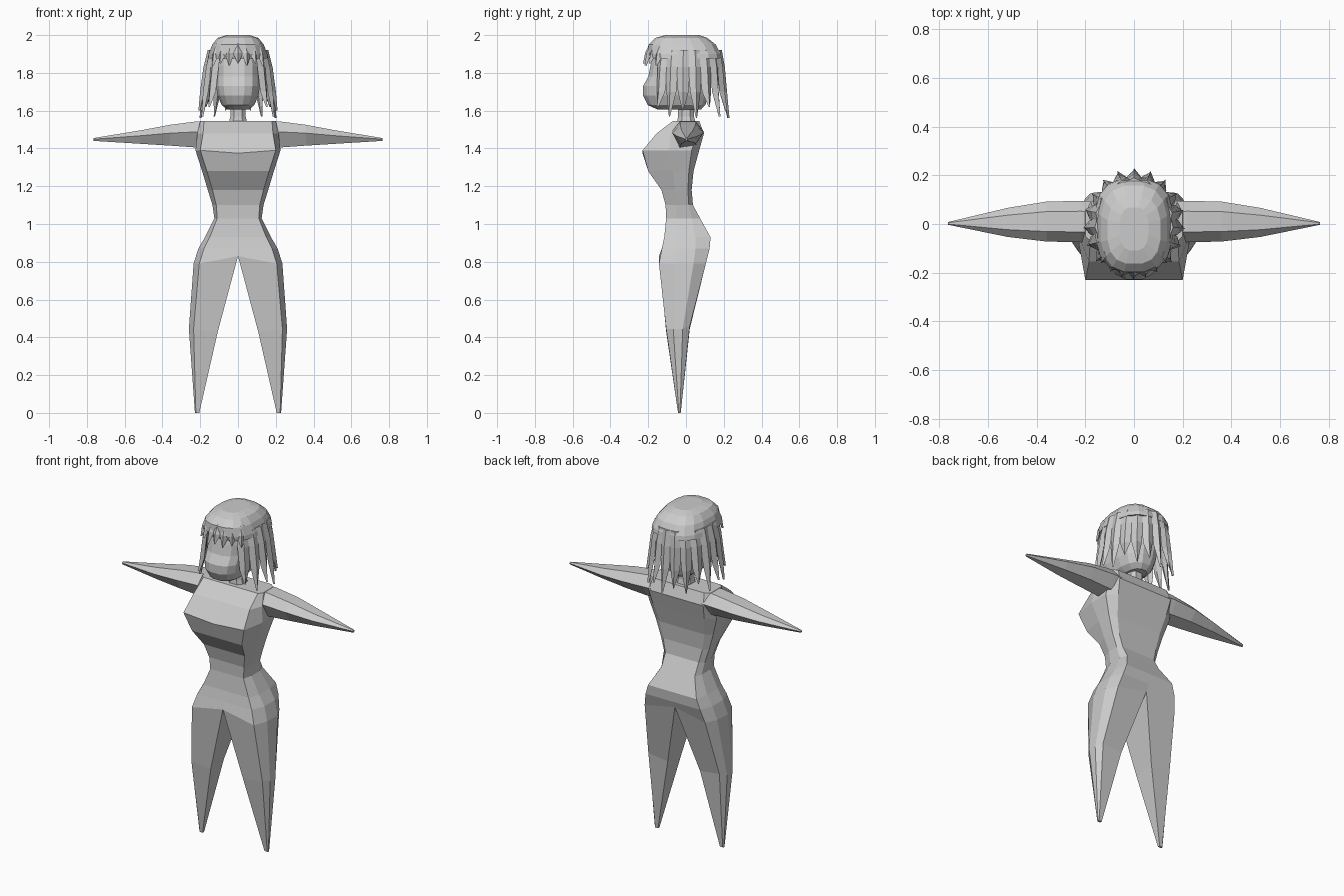
import bpy, bmesh, math

if "Cube" in bpy.data.objects:
    bpy.data.objects.remove(bpy.data.objects["Cube"])

grey = bpy.data.materials.new("light grey")
grey.diffuse_color = (0.6, 0.6, 0.6, 1)
grey.use_nodes = True
grey.node_tree.nodes["Principled BSDF"].inputs["Base Color"].default_value = grey.diffuse_color


def finish(name, bm, mirror=False):
    """Turn a bmesh into a flat-shaded object."""
    bmesh.ops.recalc_face_normals(bm, faces=bm.faces)
    me = bpy.data.meshes.new(name)
    bm.to_mesh(me)
    bm.free()
    me.materials.append(grey)
    ob = bpy.data.objects.new(name, me)
    bpy.context.collection.objects.link(ob)
    if mirror:
        m = ob.modifiers.new("mirror", 'MIRROR')
        m.use_clip = True
        m.merge_threshold = 0.0005
    return ob


def bridge(bm, a, b, closed=True):
    n = len(a)
    for i in range(n if closed else n - 1):
        j = (i + 1) % n
        bm.faces.new((a[i], a[j], b[j], b[i]))


def loft(bm, rings, caps=True):
    """Skin a list of closed point rings."""
    vs = [[bm.verts.new(p) for p in r] for r in rings]
    for a, b in zip(vs, vs[1:]):
        bridge(bm, a, b)
    if caps:
        bm.faces.new(vs[0])
        bm.faces.new(vs[-1])


# Body: half torso rings running down into one leg, mirrored
# z, front half width, side half width, back half width, front y, side front y, side back y, back y
torso = [
    (1.545, 0.18, 0.20, 0.17, -0.07, -0.05, 0.05, 0.07),
    (1.48, 0.185, 0.215, 0.18, -0.155, -0.08, 0.06, 0.095),
    (1.39, 0.20, 0.225, 0.17, -0.23, -0.09, 0.03, 0.07),
    (1.28, 0.165, 0.19, 0.15, -0.20, -0.07, 0.015, 0.04),
    (1.18, 0.135, 0.16, 0.13, -0.13, -0.06, 0.01, 0.03),
    (1.10, 0.115, 0.135, 0.11, -0.108, -0.05, 0.015, 0.037),
    (1.03, 0.11, 0.125, 0.11, -0.105, -0.05, 0.03, 0.075),
    (0.93, 0.15, 0.175, 0.16, -0.115, -0.05, 0.05, 0.13),
    (0.87, 0.18, 0.21, 0.18, -0.128, -0.05, 0.05, 0.125),
    (0.79, 0.205, 0.235, 0.20, -0.143, -0.06, 0.04, 0.105),
]
bm = bmesh.new()
prev = None
for k, (z, wf, ws, wb, yf, sf, sb, yb) in enumerate(torso):
    zc = 0.83 if k == len(torso) - 1 else z
    zf = 1.375 if k == 2 else z          # dip between the breasts
    c = zf if k == 2 else zc
    ring = [bm.verts.new(p) for p in
            ((0, yf, c), (wf, yf, z), (ws, sf, z), (ws, sb, z), (wb, yb, z), (0, yb, zc))]
    if prev:
        bridge(bm, prev, ring, closed=False)
    else:
        bm.faces.new(ring)
    prev = ring
# Leg: inner x, front x, side x, front y, back y
for z, xi, xf, xs, yf, yb in ((0.445, 0.107, 0.235, 0.26, -0.105, 0.02),
                              (0.0, 0.205, 0.223, 0.228, -0.042, -0.028)):
    d = (yb - yf) * 0.3
    ring = [bm.verts.new(p) for p in
            ((xi, yf, z - 0.015 * (z > 0)), (xf, yf, z), (xs, yf + d, z), (xs, yb - d, z),
             (xf, yb, z + 0.015 * (z > 0)), (xi, yb, z))]
    bridge(bm, prev, ring)
    prev = ring
bm.faces.new(prev)
finish("body", bm, True)

# Arms: tapered hexagon sections, x, front y, back y, bottom z, top z
bm = bmesh.new()
rings = []
for x, yf, yb, zb, zt in ((0.16, -0.075, 0.093, 1.405, 1.545), (0.22, -0.075, 0.095, 1.405, 1.543),
                          (0.36, -0.072, 0.092, 1.415, 1.525), (0.52, -0.053, 0.066, 1.425, 1.495),
                          (0.765, -0.003, 0.008, 1.44, 1.455)):
    m, q, h = (zb + zt) / 2, (yb - yf) * 0.25, zt - zb
    rings.append([(x, yf, m + h * 0.1), (x, yf + q, zt), (x, yb - q, zt), (x, yb, m + h * 0.1),
                  (x, yb - q, zb + h * 0.1), (x, yf + q, zb)])
loft(bm, rings)
finish("arms", bm, True)


def oval(z, w, yf, yb, n=16, p=0.75):
    """Rounded box section."""
    out = []
    for i in range(n):
        a = math.tau * (i + 0.5) / n
        c, s = math.cos(a), math.sin(a)
        out.append((w * math.copysign(abs(c) ** p, c),
                    (yf + yb) / 2 + (yb - yf) / 2 * math.copysign(abs(s) ** p, s), z))
    return out


# Neck
bm = bmesh.new()
loft(bm, [oval(1.53, 0.052, -0.05, 0.055, 8), oval(1.57, 0.043, -0.045, 0.045, 8),
          oval(1.63, 0.043, -0.045, 0.045, 8)])
finish("neck", bm)

# Head
bm = bmesh.new()
loft(bm, [oval(*r) for r in ((1.605, 0.055, -0.15, 0.08), (1.63, 0.088, -0.205, 0.105),
                             (1.68, 0.11, -0.23, 0.12), (1.73, 0.118, -0.23, 0.13),
                             (1.78, 0.12, -0.202, 0.14), (1.84, 0.12, -0.19, 0.14),
                             (1.93, 0.10, -0.17, 0.13))])
finish("head", bm)

# Hair cap
bm = bmesh.new()
loft(bm, [oval(*r) for r in ((2.0, 0.06, -0.11, 0.07), (1.985, 0.11, -0.165, 0.115),
                             (1.95, 0.138, -0.20, 0.16), (1.90, 0.158, -0.203, 0.187),
                             (1.875, 0.163, -0.195, 0.19))])
finish("hair_cap", bm)


def lock(bm, a, half, sections):
    """Tapering four-sided lock; sections are z, x radius, y radius, width share, thickness."""
    rings = []
    for z, rx, ry, share, t in sections:
        ring = []
        for da, k in ((-half * share, 0.97), (0, 1 + t), (half * share, 0.97), (0, 0.97 - t)):
            ring.append((rx * k * math.cos(a + da), ry * k * math.sin(a + da), z))
        rings.append(ring)
    loft(bm, rings)


# Long locks around the sides and back
bm = bmesh.new()
count = 15
for i in range(count):
    a = math.radians(-42 + 264 * i / (count - 1))
    side = abs(i - (count - 1) // 2)
    tip = (1.56, 1.60, 1.57, 1.62)[side % 4]
    lock(bm, a, math.radians(11.5), (
        (1.92, 0.158, 0.186, 1.0, 0.02), (1.83, 0.175, 0.196, 0.95, 0.05),
        (1.70, 0.19, 0.205, 0.72, 0.06), (tip, 0.208, 0.228, 0.06, 0.01)))
finish("long_hair_locks", bm)

# Short fringe locks
bm = bmesh.new()
for i in range(-3, 4):
    a = math.radians(-90 + 15 * i)
    lock(bm, a, math.radians(9), (
        (1.955, 0.16, 0.19, 0.9, 0.02), (1.905, 0.175, 0.206, 1.0, 0.05),
        (1.85 - 0.012 * (i % 2), 0.19, 0.225, 0.08, 0.01)))
finish("fringe", bm)
